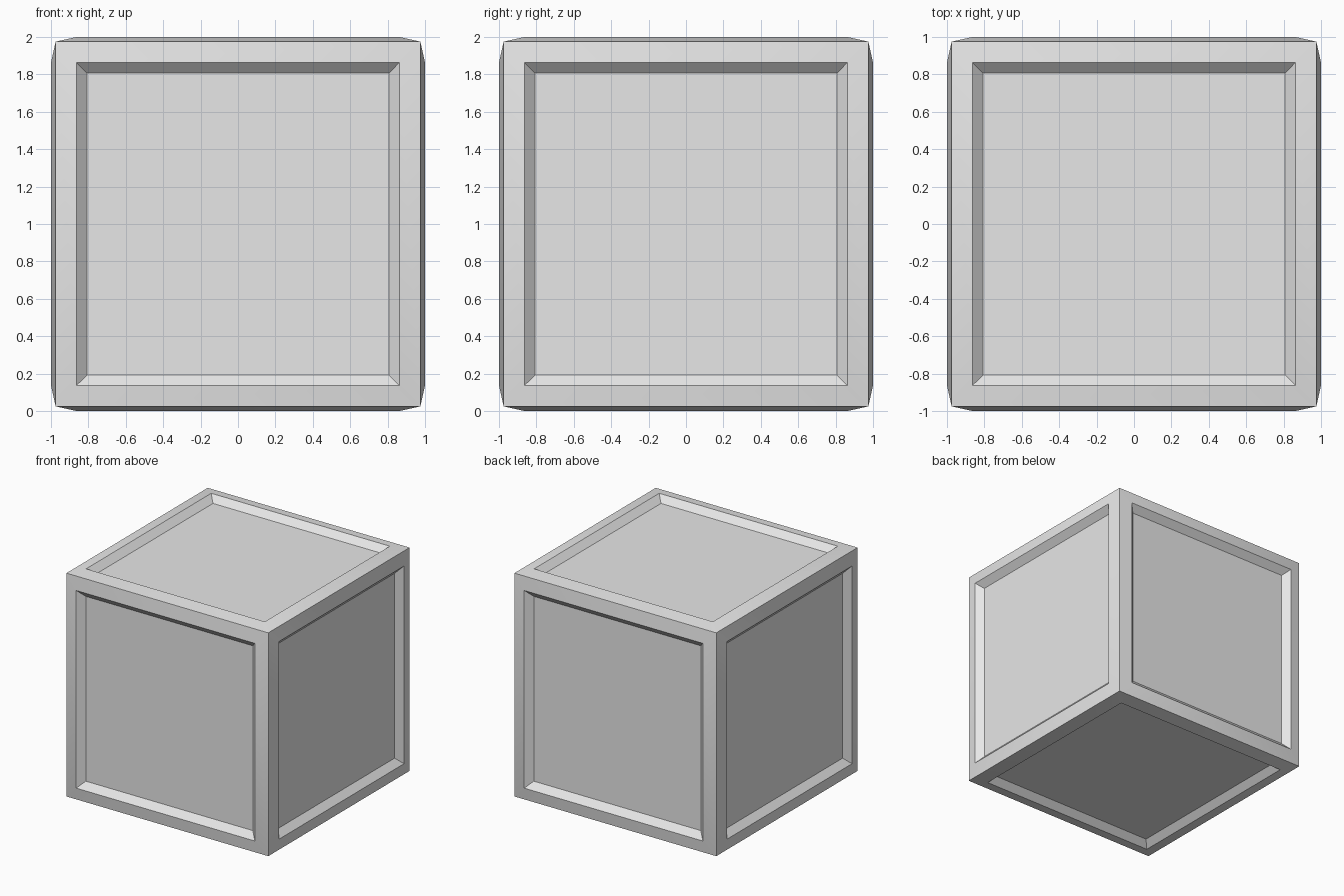
import bpy
import bmesh
import math

# Remove the default cube
default = bpy.data.objects.get("Cube")
if default:
    bpy.data.objects.remove(default, do_unlink=True)

BODY = 1.95     # edge length of the cube between its sharp corners
RISE = 0.025    # the frame lifts towards its inner edge
FRAME = 0.112   # frame width
BEVEL = 0.056   # width of the sloped recess wall
DEPTH = 0.052   # panel depth below the frame's inner edge

# Plain grey material
grey = bpy.data.materials.new("light_grey")
grey.use_nodes = True
colour = (0.8, 0.8, 0.8, 1.0)
grey.diffuse_color = colour
grey.node_tree.nodes["Principled BSDF"].inputs["Base Color"].default_value = colour

# Cube, with a raised frame and then a sunken panel on every side
bm = bmesh.new()
bmesh.ops.create_cube(bm, size=BODY)
panels = bm.faces[:]
for width, depth in ((FRAME, RISE), (BEVEL, -DEPTH)):
    bmesh.ops.inset_individual(bm, faces=panels, thickness=width,
                               depth=depth, use_even_offset=True)

# Stand it on the ground
bmesh.ops.translate(bm, verts=bm.verts, vec=(0, 0, BODY / 2 + RISE))

mesh = bpy.data.meshes.new("panelled_crate")
bm.to_mesh(mesh)
bm.free()
mesh.materials.append(grey)
crate = bpy.data.objects.new("panelled_crate", mesh)
bpy.context.collection.objects.link(crate)

# Smooth across the frame mitres, sharp everywhere else
bpy.ops.object.select_all(action='DESELECT')
crate.select_set(True)
bpy.context.view_layer.objects.active = crate
bpy.ops.object.shade_smooth_by_angle(angle=math.radians(30))
